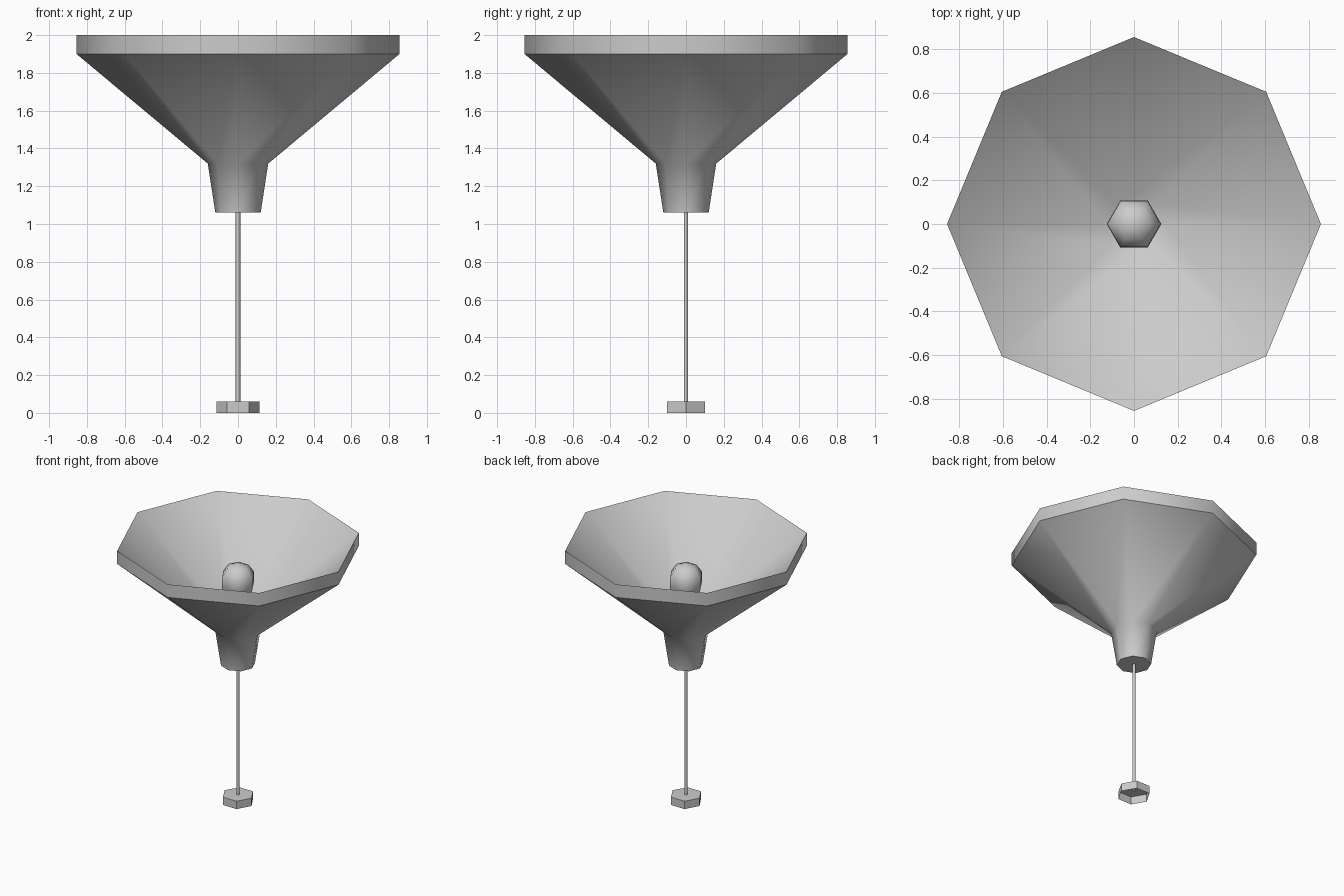
import bpy, bmesh
from math import cos, sin, pi, radians

cube = bpy.data.objects.get("Cube")
if cube:
    bpy.data.objects.remove(cube)

grey = bpy.data.materials.new("plain grey")
grey.use_nodes = True
colour = (0.6, 0.6, 0.6, 1)
grey.diffuse_color = colour
grey.node_tree.nodes["Principled BSDF"].inputs["Base Color"].default_value = colour


def lathe(name, profile, sides, smooth_angle):
    """Spin a (radius, height) profile; radius zero makes a single tip."""
    bm = bmesh.new()
    rings = []
    for r, z in profile:
        if r == 0:
            rings.append([bm.verts.new((0, 0, z))] * sides)
        else:
            rings.append([bm.verts.new((r * cos(2 * pi * i / sides),
                                        r * sin(2 * pi * i / sides), z))
                          for i in range(sides)])
    for low, high in zip(rings, rings[1:]):
        for i in range(sides):
            j = (i + 1) % sides
            corners = dict.fromkeys((low[i], low[j], high[j], high[i]))
            bm.faces.new(list(corners))
    mesh = bpy.data.meshes.new(name)
    bm.to_mesh(mesh)
    bm.free()
    obj = bpy.data.objects.new(name, mesh)
    bpy.context.collection.objects.link(obj)
    mesh.materials.append(grey)
    bpy.ops.object.select_all(action='DESELECT')
    obj.select_set(True)
    bpy.context.view_layer.objects.active = obj
    if smooth_angle:
        bpy.ops.object.shade_smooth_by_angle(angle=radians(smooth_angle))
    return obj


# Octagonal shade: capped neck, flared outside, upright rim, then the inner bowl
lathe("shade", [(0, 1.06), (0.12, 1.06), (0.16, 1.32), (0.855, 1.9),
                (0.855, 2.0), (0.13, 1.4), (0, 1.4)], 8, 47)

# Six-sided bulb inside the shade
lathe("bulb", [(0.07, 1.39), (0.095, 1.55), (0.125, 1.68), (0.122, 1.75),
               (0.08, 1.81), (0, 1.835)], 6, 80)

# Thin cord
lathe("cord", [(0.012, 0.05), (0.012, 1.07)], 6, 70)

# Hexagonal ceiling cap, open underneath
lathe("end_cap", [(0.115, 0), (0.115, 0.06), (0, 0.06)], 6, 0)
